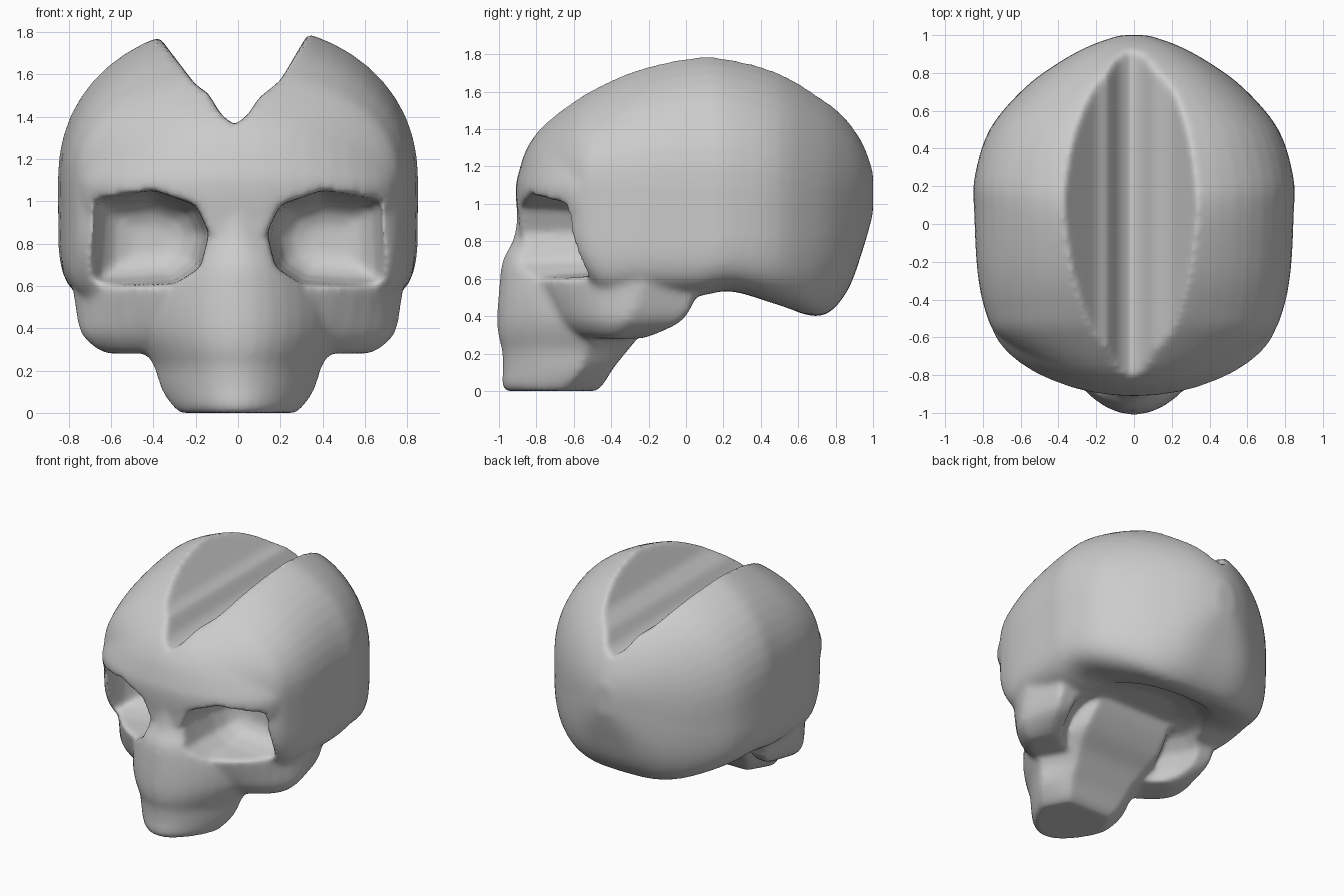
import bpy, bmesh, math

if "Cube" in bpy.data.objects:
    bpy.data.objects.remove(bpy.data.objects["Cube"])


def smooth_rows(rows, k=4):
    """Catmull-Rom interpolation between the given section rows."""
    out = []
    for i in range(len(rows) - 1):
        a, b, c, d = (rows[max(0, min(len(rows) - 1, i + o))] for o in (-1, 0, 1, 2))
        for s in range(k):
            t = s / k
            out.append([.5 * (2 * q + (r - p) * t + (2 * p - 5 * q + 4 * r - u) * t * t
                              + (3 * q - p - 3 * r + u) * t ** 3)
                        for p, q, r, u in zip(a, b, c, d)])
    return out + [rows[-1]]


def loft(name, rings):
    """Closed solid skinned through rings that all have the same point count."""
    bm = bmesh.new()
    vs = [[bm.verts.new(p) for p in ring] for ring in rings]
    n = len(vs[0])
    for a, b in zip(vs, vs[1:]):
        for i in range(n):
            j = (i + 1) % n
            bm.faces.new((a[i], a[j], b[j], b[i]))
    bm.faces.new(vs[0])
    bm.faces.new(vs[-1])
    bmesh.ops.recalc_face_normals(bm, faces=bm.faces)
    me = bpy.data.meshes.new(name)
    bm.to_mesh(me)
    bm.free()
    ob = bpy.data.objects.new(name, me)
    bpy.context.collection.objects.link(ob)
    return ob


def cranium_ring(y, w, top, mid, bot, n=48):
    """Rounded dome above, squarer below towards the middle of the skull."""
    square = 3.2 + 3.3 * max(0, min(1, (.75 - y) / .55))
    ring = []
    for i in range(n):
        t = 2 * math.pi * i / n
        c, s = math.cos(t), math.sin(t)
        e = 2 / 2.15 if s > 0 else 2 / square
        h = (top if s > 0 else bot) - mid
        ring.append((math.copysign(w * abs(c) ** e, c), y, mid + h * abs(s) ** e))
    return ring


def face_ring(z, w, front, side, back, p=1.25, inner=0.9, n=20):
    ring = []
    for i in range(n + 1):
        t = math.pi * (i / n - 0.5)
        ring.append((w * math.sin(t), side + (front - side) * max(0, math.cos(t)) ** p, z))
    return ring + [(w * inner, back, z), (-w * inner, back, z)]


def apply(ob, kind, **settings):
    m = ob.modifiers.new(kind, kind)
    for k, v in settings.items():
        setattr(m, k, v)
    bpy.context.view_layer.objects.active = ob
    bpy.ops.object.modifier_apply(modifier=m.name)


def combine(ob, other, op):
    apply(ob, 'BOOLEAN', object=other, operation=op, solver='EXACT')
    bpy.data.objects.remove(other, do_unlink=True)


# Brain case: sections from back to front (y, half width, top, middle, bottom)
skull = loft("skull", [cranium_ring(*r) for r in smooth_rows([
    (1.0, .07, 1.17, 1.06, .95), (.95, .22, 1.31, 1.06, .77),
    (.86, .39, 1.46, 1.02, .53), (.72, .58, 1.60, 1.0, .40),
    (.5, .765, 1.74, 1.05, .455), (.24, .845, 1.82, 1.1, .53),
    (.05, .845, 1.835, 1.1, .50), (-.24, .83, 1.76, 1.1, .5),
    (-.45, .79, 1.66, 1.1, .5), (-.6, .71, 1.56, 1.1, .65),
    (-.8, .42, 1.38, 1.05, .8), (-.89, .15, 1.18, 1.0, .85)])])

# Brow and cheekbones: sections upward (z, half width, front, side, back)
cheeks = loft("cheeks", [face_ring(*r) for r in smooth_rows([
    (.28, .62, -.62, -.36, -.24), (.31, .68, -.68, -.35, -.15),
    (.38, .745, -.75, -.31, -.02), (.50, .77, -.82, -.25, .05),
    (.65, .785, -.87, -.22, .1), (.85, .785, -.89, -.38, .1),
    (1.03, .75, -.91, -.54, .1), (1.15, .75, -.90, -.5, .1),
    (1.35, .70, -.82, -.33, .1), (1.5, .45, -.62, -.2, .1)])])
combine(skull, cheeks, 'UNION')

# Hollow underside between the cheekbones (z, half width, front, back)
hollow = loft("hollow_cutter", [
    [(w * math.cos(t), (f + b) / 2 + (b - f) / 2 * math.sin(t), z)
     for t in (math.tau * i / 24 for i in range(24))]
    for z, w, f, b in [(.1, .60, -.45, .6), (.35, .59, -.40, .6), (.47, .55, -.34, .55),
                       (.55, .45, -.25, .42), (.59, .28, -.12, .28)]])
combine(skull, hollow, 'DIFFERENCE')

# Upper jaw and nose
jaw = loft("jaw", [face_ring(*r, p=1.65, inner=.65) for r in smooth_rows([
    (0, .28, -.97, -.66, -.48), (.04, .32, -.985, -.62, -.44),
    (.12, .37, -.98, -.56, -.39), (.22, .40, -.985, -.53, -.31),
    (.30, .45, -1.005, -.50, -.24), (.40, .50, -1.01, -.46, -.12),
    (.55, .49, -1.0, -.46, 0), (.70, .42, -.98, -.48, .05),
    (.82, .30, -.92, -.5, .05), (1.0, .2, -.90, -.5, .05)], 3)])
combine(skull, jaw, 'UNION')

# Eye sockets: rim outline shrinks towards the rounded back
rim = [(.69, 1.01), (.55, 1.03), (.40, 1.05), (.20, .98), (.14, .85),
       (.18, .69), (.30, .61), (.50, .595), (.71, .59), (.70, .8)]
for sx in (-1, 1):
    rings = [[(sx * (.41 + (x - .41) * s), y, .82 + (z - .82) * s) for x, z in rim]
             for y, s in [(-1.2, 1.05), (-.75, 1.0), (-.55, .93), (-.44, .8),
                          (-.38, .6), (-.35, .3)]]
    combine(skull, loft("socket_cutter", rings), 'DIFFERENCE')

# Split along the crown
cleft = [(-.44, 1.9), (-.36, 1.76), (-.2, 1.55), (-.14, 1.51), (-.08, 1.41), (-.02, 1.36),
         (.04, 1.40), (.1, 1.49), (.2, 1.57), (.33, 1.79), (.40, 1.9)]
combine(skull, loft("cleft_cutter", [[(x, y, z) for x, z in cleft] for y in (-1.2, 1.2)]),
        'DIFFERENCE')

# Blend the parts into one soft surface
apply(skull, 'REMESH', mode='VOXEL', voxel_size=0.018)
apply(skull, 'SMOOTH', factor=0.5, iterations=12)
skull.data.shade_smooth()
